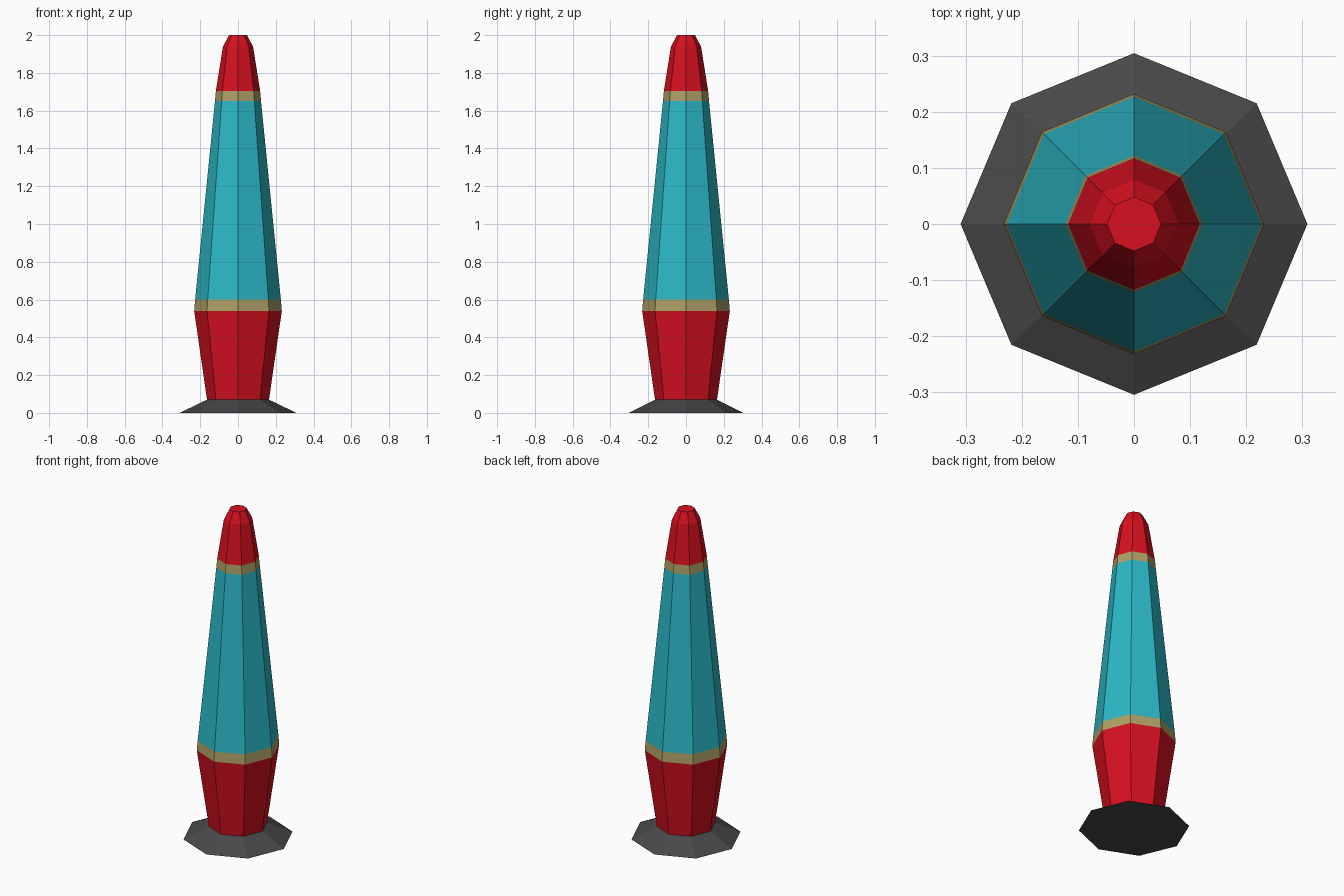
import bpy, bmesh
from math import cos, sin, pi

if "Cube" in bpy.data.objects:
    bpy.data.objects.remove(bpy.data.objects["Cube"])

SIDES = 8


def material(name, rgb):
    m = bpy.data.materials.new(name)
    m.diffuse_color = (*rgb, 1)
    m.use_nodes = True
    m.node_tree.nodes["Principled BSDF"].inputs["Base Color"].default_value = m.diffuse_color
    return m


def lathe(name, profile, mat, depth=1.0, cap_bottom=False, cap_top=False):
    """Spin (radius, height) points into an eight-sided, flat-faced shell."""
    bm = bmesh.new()
    rings = [[bm.verts.new((r * cos(2 * pi * i / SIDES),
                            r * d * sin(2 * pi * i / SIDES), z))
              for i in range(SIDES)]
             for r, z, d in ((*p, depth) if len(p) == 2 else p for p in profile)]
    for low, high in zip(rings, rings[1:]):
        for i in range(SIDES):
            j = (i + 1) % SIDES
            bm.faces.new((low[i], low[j], high[j], high[i]))
    if cap_bottom:
        bm.faces.new(rings[0][::-1])
    if cap_top:
        bm.faces.new(rings[-1])
    mesh = bpy.data.meshes.new(name)
    bm.to_mesh(mesh)
    bm.free()
    mesh.materials.append(mat)
    obj = bpy.data.objects.new(name, mesh)
    bpy.context.collection.objects.link(obj)
    return obj


red = material("red", (0.68, 0.005, 0.014))
teal = material("teal", (0.025, 0.48, 0.57))
brass = material("brass", (0.42, 0.35, 0.13))
dark = material("dark_grey", (0.065, 0.065, 0.065))

# Flared foot, very slightly shallower front to back at the rim
lathe("foot", [(0.309, 0.0, 0.985), (0.164, 0.07, 1.0)], dark, cap_bottom=True)
# Lower body widening upwards
lathe("lower_body", [(0.164, 0.07), (0.232, 0.54)], red)
# Trim, glass and trim share one continuous taper
lathe("lower_band", [(0.232, 0.54), (0.227, 0.60)], brass)
lathe("glass", [(0.227, 0.60), (0.122, 1.65)], teal)
lathe("upper_band", [(0.122, 1.65), (0.117, 1.705)], brass)
# Cap with bevelled tip
lathe("cap", [(0.117, 1.705), (0.08, 1.938), (0.048, 2.0)], red, cap_top=True)
